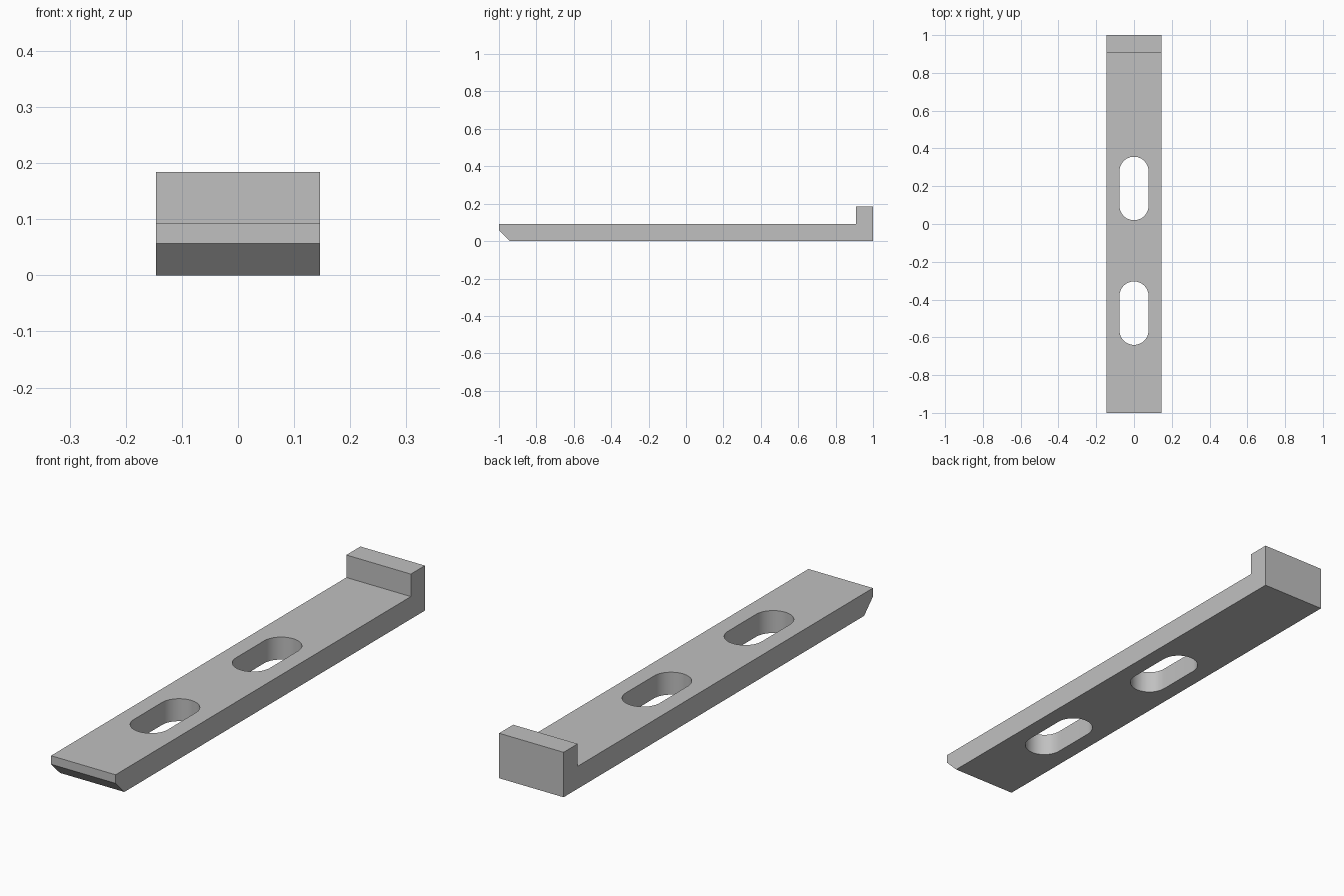
import bpy, bmesh, math

if "Cube" in bpy.data.objects:
    bpy.data.objects.remove(bpy.data.objects["Cube"], do_unlink=True)

HALF_WIDTH = 0.146
SLOT_RADIUS = 0.077
SLOT_HALF_STRAIGHT = 0.091
SLOT_CENTRES = (-0.472, 0.188)

grey = bpy.data.materials.new("plain grey")
grey.use_nodes = True
colour = (0.53, 0.53, 0.53, 1)
grey.diffuse_color = colour
grey.node_tree.nodes["Principled BSDF"].inputs["Base Color"].default_value = colour


def extrude_outline(name, points, offset):
    """Make a closed solid by extruding an outline of 3D points."""
    bm = bmesh.new()
    face = bm.faces.new([bm.verts.new(p) for p in points])
    result = bmesh.ops.extrude_face_region(bm, geom=[face])
    moved = [v for v in result["geom"] if isinstance(v, bmesh.types.BMVert)]
    bmesh.ops.translate(bm, verts=moved, vec=offset)
    bmesh.ops.recalc_face_normals(bm, faces=bm.faces)
    mesh = bpy.data.meshes.new(name)
    bm.to_mesh(mesh)
    bm.free()
    mesh.materials.append(grey)
    obj = bpy.data.objects.new(name, mesh)
    bpy.context.collection.objects.link(obj)
    return obj


def slot_outline(centre, z, steps=24):
    """Rounded slot running along y."""
    points = []
    for side in (1, -1):
        for i in range(steps + 1):
            a = math.pi * i / steps
            points.append((side * SLOT_RADIUS * math.cos(a),
                           centre + side * (SLOT_HALF_STRAIGHT + SLOT_RADIUS * math.sin(a)), z))
    return points


# Bar with bevelled front underside and raised lip at the back
side_profile = [(-0.943, 0), (1, 0), (1, 0.184), (0.909, 0.184),
                (0.909, 0.092), (-1, 0.092), (-1, 0.057)]
bar = extrude_outline("slotted_bar", [(-HALF_WIDTH, y, z) for y, z in side_profile],
                      (2 * HALF_WIDTH, 0, 0))

# Two slots cut through the bar
bpy.ops.object.select_all(action="DESELECT")
bar.select_set(True)
bpy.context.view_layer.objects.active = bar
for centre in SLOT_CENTRES:
    cutter = extrude_outline("slot_cutter", slot_outline(centre, -0.1), (0, 0, 0.4))
    cutter.hide_render = True
    cut = bar.modifiers.new("slot", "BOOLEAN")
    cut.operation = "DIFFERENCE"
    cut.solver = "EXACT"
    cut.object = cutter
    bpy.ops.object.modifier_apply(modifier=cut.name)
    bpy.data.objects.remove(cutter, do_unlink=True)

# Smooth slot walls, crisp edges elsewhere
bpy.ops.object.shade_smooth_by_angle(angle=math.radians(30))
